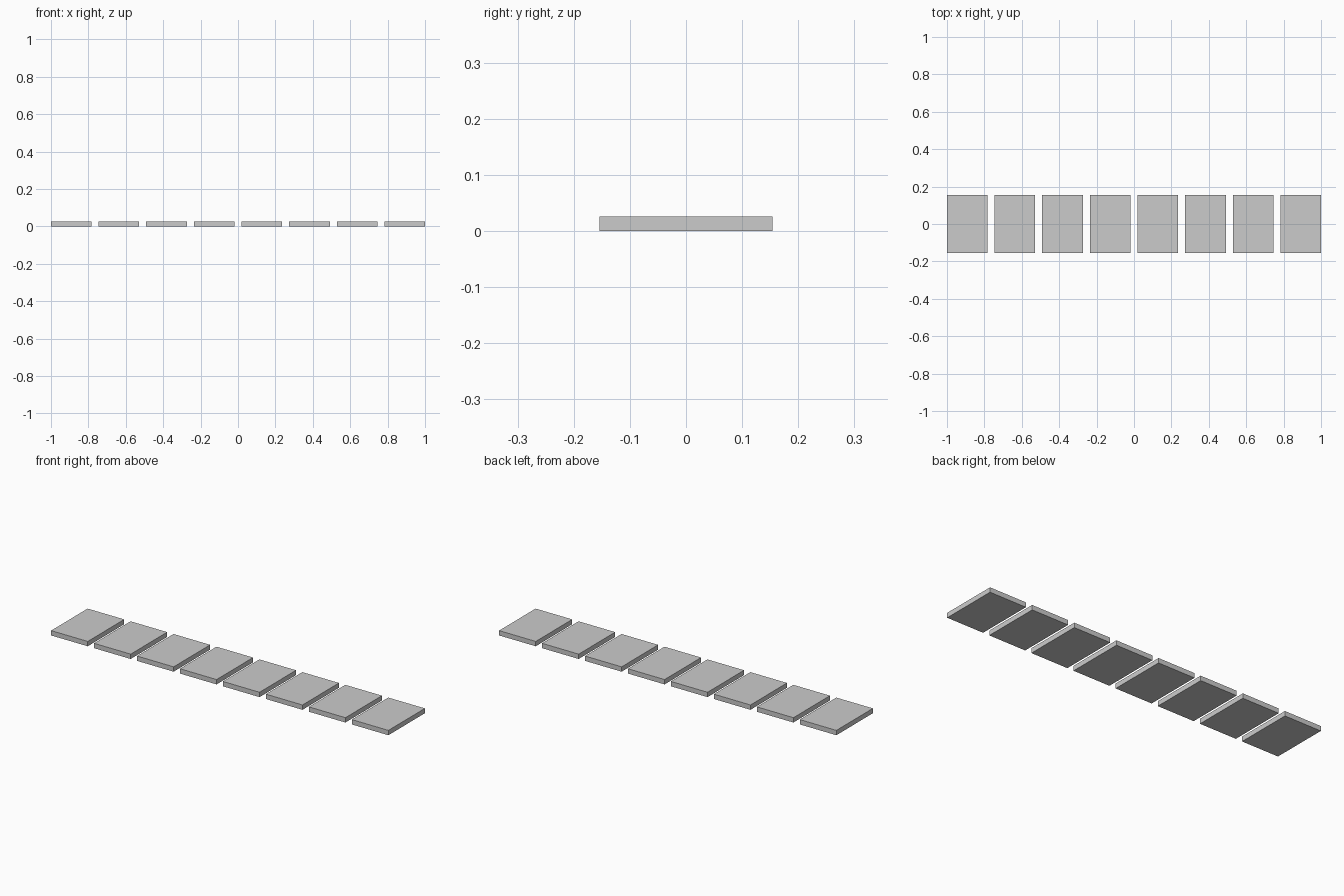
import bpy

if "Cube" in bpy.data.objects:
    bpy.data.objects.remove(bpy.data.objects["Cube"])

COUNT = 8
WIDTH, DEPTH, HEIGHT = 0.217, 0.309, 0.026
PITCH = (2 - WIDTH) / (COUNT - 1)


def add_slab(name, x):
    bpy.ops.mesh.primitive_cube_add(size=1, location=(x, 0, HEIGHT / 2))
    slab = bpy.context.object
    slab.name = name
    slab.scale = (WIDTH, DEPTH, HEIGHT)
    bpy.ops.object.transform_apply(location=False, rotation=False, scale=True)


# Row of evenly spaced flat paving slabs
for i in range(COUNT):
    add_slab(f"paving_slab_{i + 1}", -1 + WIDTH / 2 + i * PITCH)
